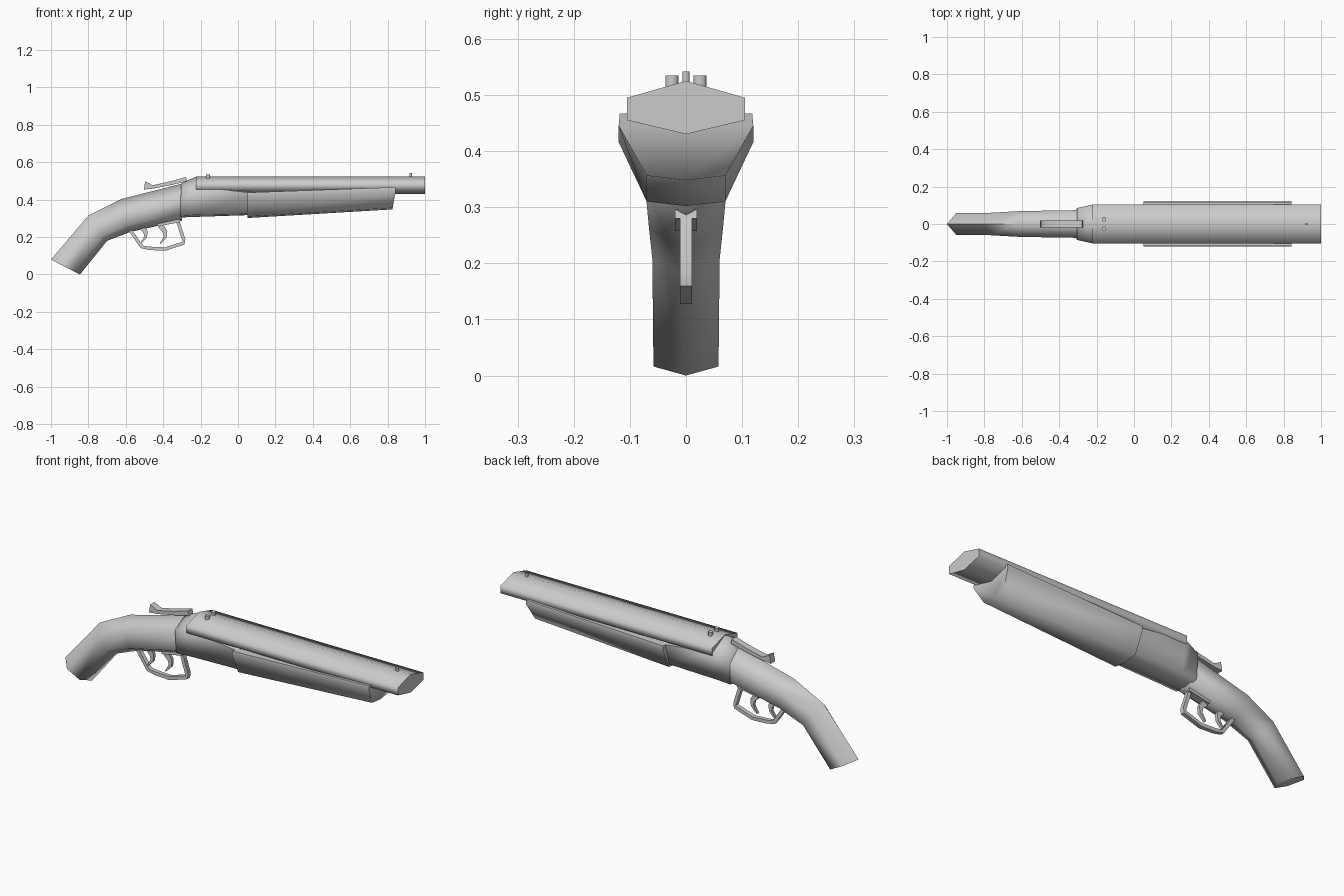
import bpy, bmesh, math
from mathutils import Vector

if "Cube" in bpy.data.objects:
    bpy.data.objects.remove(bpy.data.objects["Cube"])

grey = bpy.data.materials.new("plain grey")
grey.diffuse_color = (0.6, 0.6, 0.6, 1)
grey.use_nodes = True
grey.node_tree.nodes["Principled BSDF"].inputs["Base Color"].default_value = grey.diffuse_color


def finish(name, bm, angle=80):
    bmesh.ops.recalc_face_normals(bm, faces=bm.faces)
    me = bpy.data.meshes.new(name)
    bm.to_mesh(me)
    bm.free()
    ob = bpy.data.objects.new(name, me)
    bpy.context.collection.objects.link(ob)
    me.materials.append(grey)
    bpy.ops.object.select_all(action='DESELECT')
    ob.select_set(True)
    bpy.context.view_layer.objects.active = ob
    bpy.ops.object.shade_smooth_by_angle(angle=math.radians(angle))
    return ob


def loft(name, rings, angle=80):
    """Skin a row of equal-sized rings and cap both ends."""
    bm = bmesh.new()
    rows = [[bm.verts.new(p) for p in r] for r in rings]
    n = len(rows[0])
    for a, b in zip(rows, rows[1:]):
        for i in range(n):
            j = (i + 1) % n
            bm.faces.new((a[i], a[j], b[j], b[i]))
    bm.faces.new(rows[0])
    bm.faces.new(rows[-1])
    return finish(name, bm, angle)


def hexagon(top, bottom, w_up, w_low, t_up=0.32, t_low=0.8):
    """Six-sided section with a ridge on top and a keel below."""
    def at(t, y):
        return (top[0] + (bottom[0] - top[0]) * t, y,
                top[1] + (bottom[1] - top[1]) * t)
    return [at(0, 0), at(t_up, w_up), at(t_low, w_low),
            at(1, 0), at(t_low, -w_low), at(t_up, -w_up)]


def sweep(name, path, half_w, thick):
    """Flat-sided bar following a path in the xz plane."""
    pts = [Vector((x, 0, z)) for x, z in path]
    if not isinstance(thick, (list, tuple)):
        thick = [thick] * len(pts)
    rings = []
    for i, p in enumerate(pts):
        d = (pts[min(i + 1, len(pts) - 1)] - pts[max(i - 1, 0)]).normalized()
        n = Vector((-d.z, 0, d.x)) * thick[i]
        y = Vector((0, half_w, 0))
        rings.append([p + n + y, p + n - y, p - n - y, p - n + y])
    return loft(name, rings, 50)


def peg(name, x, y, z0, z1, rx, ry, sides=8):
    ring = [(x + rx * math.cos(a), y + ry * math.sin(a))
            for a in (math.tau * (i + 0.5) / sides for i in range(sides))]
    loft(name, [[(px, py, z) for px, py in ring] for z in (z0, z1)], 50)


# Wide hexagonal barrel block
loft("barrel", [hexagon((x, 0.525), (x, 0.43), 0.105, 0.105, 0.316, 0.737)
                for x in (-0.225, 1.0)])

# Fore grip, tapering upward to the front
loft("fore_grip", [
    [(x1, -0.118, zt), (x1, 0.118, zt), (x1, 0.12, zt - 0.022), (x0, 0.07, zb + 0.008),
     (x0, 0, zb), (x0, -0.07, zb + 0.008), (x1, -0.12, zt - 0.022)]
    for x0, x1, zt, zb in ((0.05, 0.05, 0.438, 0.302), (0.825, 0.843, 0.467, 0.348))])

# Receiver between handle and barrel
loft("receiver", [
    hexagon((-0.305, 0.487), (-0.308, 0.305), 0.085, 0.072, 0.25, 0.95),
    hexagon((-0.225, 0.523), (-0.225, 0.308), 0.103, 0.072, 0.25, 0.95),
    hexagon((0.07, 0.45), (0.07, 0.318), 0.1, 0.07, 0.1, 0.95)])

# Curved handle
loft("handle", [
    hexagon((-1.0, 0.08), (-0.845, 0.0), 0.058, 0.058),
    hexagon((-0.8, 0.315), (-0.7, 0.18), 0.06, 0.06),
    hexagon((-0.625, 0.403), (-0.575, 0.228), 0.069, 0.066),
    hexagon((-0.295, 0.487), (-0.3, 0.288), 0.074, 0.072)])

# Guard loop, its base plate and the two levers inside
sweep("guard", [(-0.585, 0.25), (-0.515, 0.148), (-0.475, 0.14), (-0.39, 0.136),
                (-0.29, 0.168), (-0.29, 0.185), (-0.325, 0.295)], 0.011, 0.009)
sweep("guard_plate", [(-0.43, 0.265), (-0.31, 0.288)], 0.02, 0.008)
for i, x in enumerate((-0.5, -0.395)):
    sweep(f"trigger_{i + 1}", [(x - 0.02, 0.262), (x + 0.006, 0.228),
                               (x + 0.006, 0.2), (x - 0.022, 0.165)],
          0.008, [0.016, 0.012, 0.008, 0.002])

# Top lever with flared thumb end
sweep("top_lever", [(-0.5, 0.476), (-0.455, 0.468), (-0.36, 0.488), (-0.275, 0.51)],
      0.018, [0.022, 0.009, 0.01, 0.012])

# Sights
for name, y in (("rear_sight_left", 0.025), ("rear_sight_right", -0.025)):
    peg(name, -0.16, y, 0.5, 0.535, 0.0115, 0.0125)
peg("front_sight", 0.923, 0, 0.51, 0.542, 0.008, 0.007)
